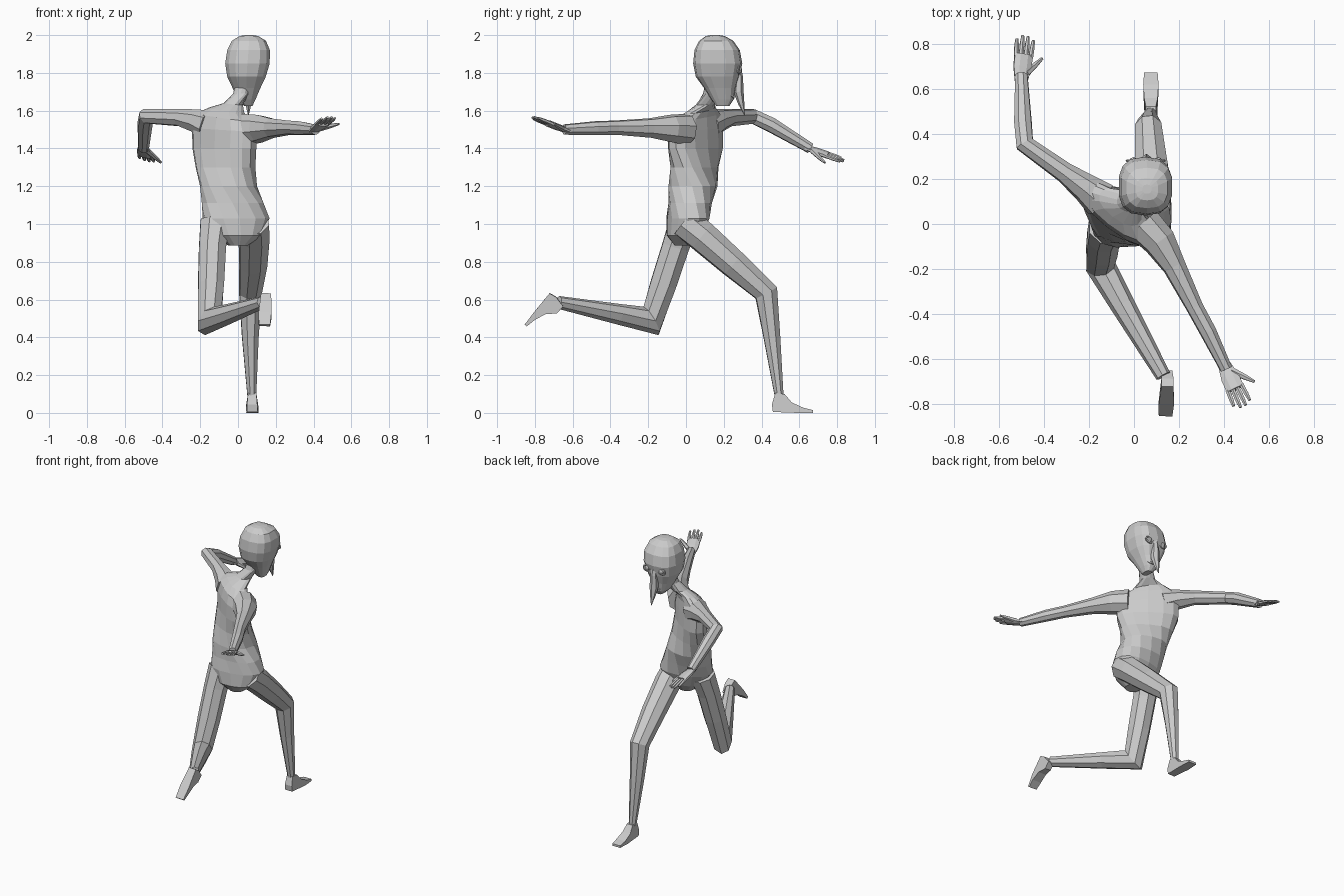
import bpy, bmesh
from math import cos, sin, pi, radians, copysign
from mathutils import Vector as V

if "Cube" in bpy.data.objects:
    bpy.data.objects.remove(bpy.data.objects["Cube"])


def make(name, bm):
    bmesh.ops.recalc_face_normals(bm, faces=bm.faces)
    me = bpy.data.meshes.new(name)
    bm.to_mesh(me)
    bm.free()
    ob = bpy.data.objects.new(name, me)
    bpy.context.collection.objects.link(ob)
    return ob


def skin(bm, rings):
    """Join closed rings of points into a capped surface."""
    vs = [[bm.verts.new(p) for p in r] for r in rings]
    n = len(vs[0])
    for a, b in zip(vs, vs[1:]):
        for i in range(n):
            j = (i + 1) % n
            bm.faces.new((a[i], a[j], b[j], b[i]))
    bm.faces.new(vs[0][::-1])
    bm.faces.new(vs[-1])


def tube(bm, path, n=8, flat=1.0, side=None):
    """Mitred tube through (x, y, z, radius) points."""
    pts = [V(p[:3]) for p in path]
    dirs = [(b - a).normalized() for a, b in zip(pts, pts[1:])]
    u = V(side) if side else dirs[0].orthogonal()
    rings = []
    for k, p in enumerate(pts):
        t0, t1 = dirs[max(k - 1, 0)], dirs[min(k, len(dirs) - 1)]
        t = (t0 + t1).normalized()
        u = (u - t * u.dot(t)).normalized()
        w = t.cross(u)
        bend = t0 - t1
        ring = []
        for i in range(n):
            a = 2 * pi * (i + .5) / n
            o = (u * cos(a) + w * sin(a) * flat) * path[k][3]
            if bend.length > .05:
                b = bend.normalized()
                o += b * o.dot(b) * (1 / t.dot(t1) - 1)
            ring.append(p + o)
        rings.append(ring)
    skin(bm, rings)


def limb(name, path, n=8):
    bm = bmesh.new()
    tube(bm, path, n)
    make(name, bm)


def stack(name, rows, n, power=1.0):
    """Loft of rings: x, y, z, half width, half depth, turn, side slope."""
    rings = []
    for x, y, z, a, b, turn, slope in rows:
        c, s = cos(radians(turn)), sin(radians(turn))
        ring = []
        for i in range(n):
            t = 2 * pi * (i + .5) / n
            p = a * copysign(abs(cos(t)) ** power, cos(t))
            q = b * copysign(abs(sin(t)) ** power, sin(t))
            ring.append((x + p * c - q * s, y + p * s + q * c, z + p * slope))
        rings.append(ring)
    bm = bmesh.new()
    skin(bm, rings)
    make(name, bm)


def hand(name, wrist, tip, side, thumb):
    """Flat palm, four fingers and a thumb on the +side edge."""
    w, tip, s = V(wrist), V(tip), V(side).normalized()
    d = tip - w
    s = (s - d * s.dot(d) / d.length_squared).normalized()
    bm = bmesh.new()
    tube(bm, [(*(w - d * .1), .03), (*(w + d * .25), .044), (*(w + d * .55), .044)],
         8, .38, s)
    for off, length in ((-.033, .9), (-.011, 1), (.011, 1), (.033, .93)):
        a, b = w + d * .5 + s * off, w + d * length + s * off * 1.15
        tube(bm, [(*a, .0115), (*a.lerp(b, .6), .011), (*b, .007)], 6, .9, s)
    a = w + d * .12 + s * .02
    b = V(thumb)
    tube(bm, [(*a, .017), (*a.lerp(b, .6), .013), (*b, .007)], 6, .9, s)
    make(name, bm)


def foot(name, origin, fwd, up):
    """Side profile of (forward, up, half width) made into a wedge foot."""
    o, f, u = V(origin), V(fwd).normalized(), V(up)
    u = (u - f * u.dot(f)).normalized()
    r = f.cross(u)
    prof = [(-.04, .005, .027), (-.045, .045, .027), (-.028, .105, .022), (.022, .1, .022),
            (.06, .055, .03), (.12, .028, .034), (.172, .015, .03), (.172, 0, .03),
            (.09, 0, .034)]
    bm = bmesh.new()
    skin(bm, [[o + f * a + u * b + r * (c * k) for a, b, c in prof] for k in (-1, 1)])
    make(name, bm)


# torso twisting from pelvis to shoulders, running up into the neck
stack("torso", [
    (0, -.01, .885, .05, .05, 10, 0),
    (0, -.01, .94, .13, .09, 10, 0),
    (-.01, .01, 1.03, .178, .11, 10, 0),
    (-.028, .022, 1.11, .167, .115, 0, 0),
    (-.05, .037, 1.2, .15, .125, -15, 0),
    (-.066, .045, 1.3, .17, .1, -30, 0),
    (-.072, .05, 1.4, .2, .085, -38, 0),
    (-.072, .05, 1.5, .205, .08, -38, -.05),
    (-.07, .055, 1.565, .18, .07, -38, -.12),
    (-.06, .075, 1.6, .11, .055, -38, -.15),
    (-.025, .105, 1.635, .05, .05, -20, -.1),
    (.015, .135, 1.69, .042, .045, 0, 0),
    (.03, .15, 1.75, .042, .045, 0, 0)], 14, .85)

# head with a boxy skull and tapered jaw
stack("head", [
    (.055, .195, 1.625, .022, .035, 0, 0),
    (.046, .193, 1.66, .048, .06, 0, 0),
    (.045, .18, 1.72, .075, .085, 0, 0),
    (.045, .168, 1.78, .104, .116, 0, 0),
    (.05, .168, 1.85, .12, .13, 0, 0),
    (.056, .165, 1.92, .115, .12, 0, 0),
    (.058, .16, 1.97, .092, .09, 0, 0),
    (.058, .155, 1.995, .05, .05, 0, 0),
    (.058, .155, 2.0, .02, .02, 0, 0)], 14, .75)

# long pointed nose
bm = bmesh.new()
tube(bm, [(.055, .275, 1.85, .014), (.055, .28, 1.78, .024), (.055, .278, 1.7, .03),
          (.055, .292, 1.64, .019), (.055, .31, 1.575, .002)], 6, .9, (1, 0, 0))
make("nose", bm)

# eyes: lids as rings around small balls
for sx, label in ((-1, "left"), (1, "right")):
    c = V((.052 + sx * .055, .279, 1.815))
    bm = bmesh.new()
    bmesh.ops.create_uvsphere(bm, u_segments=8, v_segments=6, radius=.018)
    bmesh.ops.translate(bm, verts=bm.verts, vec=c)
    make(label + "_eye", bm)
    bm = bmesh.new()
    loop = [(c.x + .028 * cos(k * pi / 5), c.y + .002, c.z + .02 * sin(k * pi / 5), .006)
            for k in range(11)]
    tube(bm, loop, 5)
    make(label + "_eyelid", bm)

# mouth
limb("mouth", [(.005, .232, 1.685, .006), (.03, .25, 1.672, .009),
               (.07, .25, 1.672, .009), (.09, .232, 1.685, .006)], 6)

# arms
limb("left_arm", [(-.15, .11, 1.52, .085), (-.22, .165, 1.545, .065), (-.31, .23, 1.563, .047),
                  (-.485, .355, 1.57, .04), (-.493, .45, 1.525, .041), (-.5, .66, 1.4, .029)])
limb("right_arm", [(.04, 0, 1.5, .085), (.115, -.08, 1.505, .075), (.18, -.19, 1.508, .053),
                   (.27, -.37, 1.51, .039), (.33, -.48, 1.507, .038), (.41, -.645, 1.5, .028)])
hand("left_hand", (-.5, .65, 1.4), (-.482, .835, 1.335), (.95, .1, -.3), (-.408, .735, 1.325))
hand("right_hand", (.408, -.64, 1.497), (.485, -.81, 1.565), (.88, .45, 0), (.535, -.7, 1.53))

# legs
limb("right_leg", [(.08, -.01, 1.01, .088), (.085, .085, .935, .086), (.08, .25, .79, .078),
                   (.065, .425, .635, .063), (.065, .455, .4, .047), (.073, .493, .09, .025)])
limb("left_leg", [(-.12, -.01, 1.01, .085), (-.135, -.055, .88, .077), (-.143, -.12, .68, .074),
                  (-.15, -.185, .487, .066), (-.05, -.36, .523, .055), (.13, -.675, .585, .034)])
foot("right_foot", (.075, .5, 0), (0, 1, 0), (0, 0, 1))
foot("left_foot", (.147, -.75, .605), (-.04, -.6, -.79), (0, .79, -.6))
